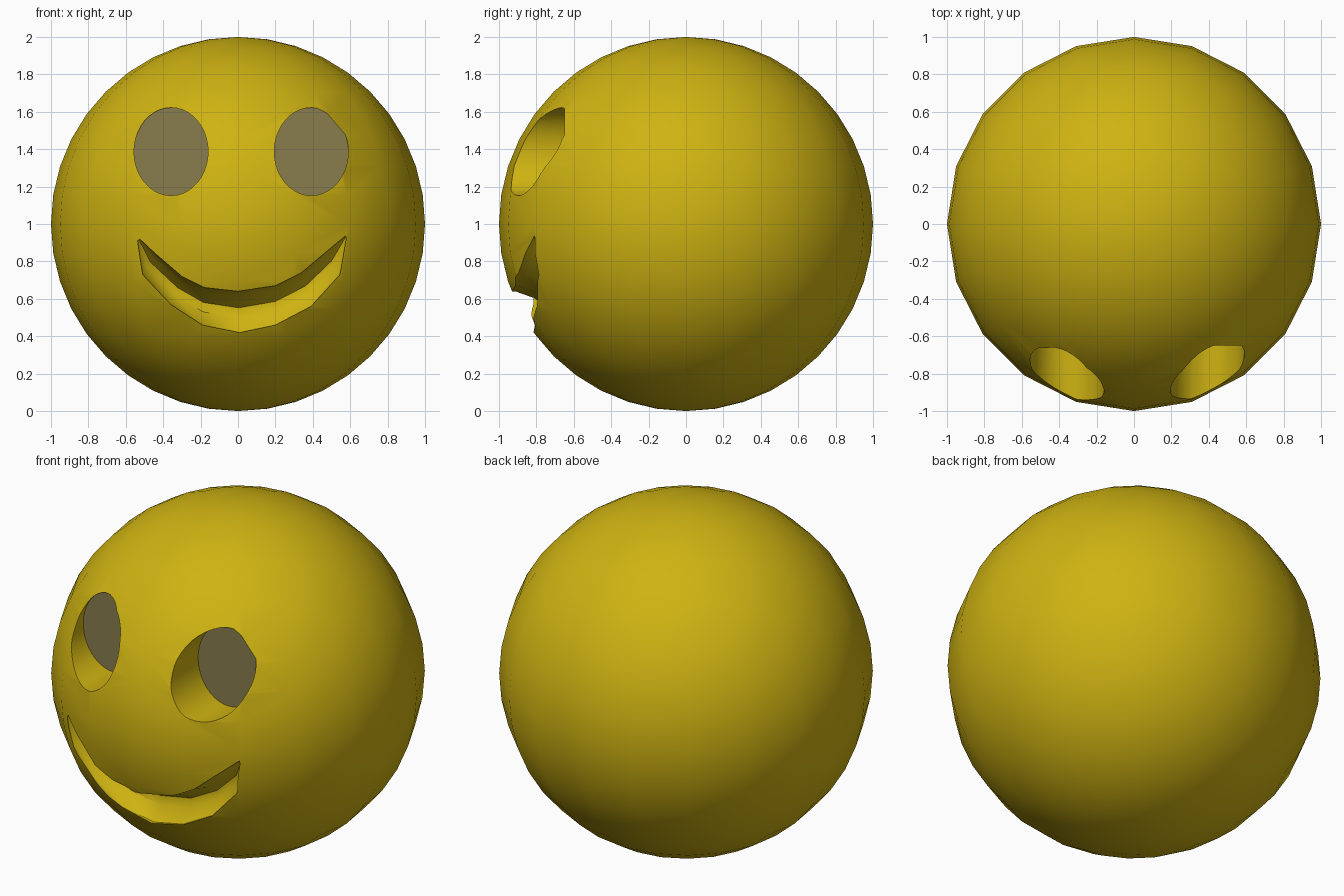
import bpy, bmesh
from math import pi, radians, sqrt

if "Cube" in bpy.data.objects:
    bpy.data.objects.remove(bpy.data.objects["Cube"])


def material(name, rgb):
    m = bpy.data.materials.new(name)
    m.diffuse_color = (*rgb, 1)
    m.use_nodes = True
    m.node_tree.nodes["Principled BSDF"].inputs["Base Color"].default_value = m.diffuse_color
    return m


# Shared slots: 0 yellow skin, 1 brown hollows, 2 plain grey
SLOTS = [material("yellow", (0.62, 0.45, 0.006)),
         material("brown", (0.25, 0.20, 0.075)),
         None]


def add_slots(ob):
    ob.data.materials.clear()
    for m in SLOTS:
        ob.data.materials.append(m)


def eye_cutter(name, x, z):
    # Elliptical plug along y, with its flat end as the eye floor
    front, back = -1.3, -0.65
    bpy.ops.mesh.primitive_cylinder_add(vertices=40, radius=1, depth=1,
                                        rotation=(pi / 2, 0, 0),
                                        location=(x, (front + back) / 2, z))
    ob = bpy.context.object
    ob.name = name
    ob.scale = (0.198, 0.235, back - front)
    bpy.ops.object.transform_apply(location=True, rotation=True, scale=True)
    add_slots(ob)
    for p in ob.data.polygons:
        p.material_index = 1 if abs(p.normal.y) > 0.9 else 0
    return ob


def surface_y(x, z):
    return -sqrt(max(0, 1 - x * x - (z - 1) ** 2))


def mouth_cutter():
    # Crescent lofted from upper lip to lower lip with a hollow section
    upper = [(-.525, .92), (-.44, .84), (-.30, .72), (-.18, .66), (0, .64),
             (.20, .67), (.34, .74), (.47, .85), (.575, .937)]
    lower = [(-.537, .91), (-.51, .73), (-.36, .57), (-.19, .46), (.01, .42),
             (.20, .46), (.39, .56), (.545, .73), (.579, .925)]
    depth = [.15, .7, 1, 1, 1, 1, 1, .7, .15]
    section = [(0, None), (0, .02), (.16, .10), (.40, .155), (.65, .125),
               (1, .02), (1, None)]
    bm = bmesh.new()
    rings = []
    for (ux, uz), (lx, lz), d in zip(upper, lower, depth):
        ring = []
        for f, inset in section:
            x, z = ux + (lx - ux) * f, uz + (lz - uz) * f
            yu, yl = surface_y(ux, uz), surface_y(lx, lz)
            y = -1.3 if inset is None else (
                yu + (yl - yu) * f + max(.02, inset * d))
            ring.append(bm.verts.new((x, y, z)))
        rings.append(ring)
    n = len(section)
    for a, b in zip(rings, rings[1:]):
        for i in range(n):
            j = (i + 1) % n
            face = bm.faces.new((a[i], a[j], b[j], b[i]))
            face.material_index = 2 if i < 3 else 1
    for ring in (rings[0], rings[-1]):
        bm.faces.new(ring).material_index = 1
    bmesh.ops.recalc_face_normals(bm, faces=bm.faces)
    me = bpy.data.meshes.new("mouth_cutter")
    bm.to_mesh(me)
    bm.free()
    ob = bpy.data.objects.new("mouth_cutter", me)
    bpy.context.collection.objects.link(ob)
    add_slots(ob)
    return ob


cutters = [eye_cutter("left_eye_cutter", -0.358, 1.387),
           eye_cutter("right_eye_cutter", 0.392, 1.387),
           mouth_cutter()]

# Round head
bpy.ops.mesh.primitive_uv_sphere_add(segments=20, ring_count=20, radius=1,
                                     location=(0, 0, 1))
head = bpy.context.object
head.name = "smiling_head"
bpy.ops.object.transform_apply(location=True)
add_slots(head)

# Carve the eyes and mouth
for c in cutters:
    c.hide_render = True
    mod = head.modifiers.new(c.name, 'BOOLEAN')
    mod.operation = 'DIFFERENCE'
    mod.solver = 'EXACT'
    mod.object = c
    bpy.ops.object.modifier_apply(modifier=mod.name)
for c in cutters:
    bpy.data.objects.remove(c)

bpy.ops.object.select_all(action='DESELECT')
head.select_set(True)
bpy.context.view_layer.objects.active = head
bpy.ops.object.shade_smooth_by_angle(angle=radians(40))
